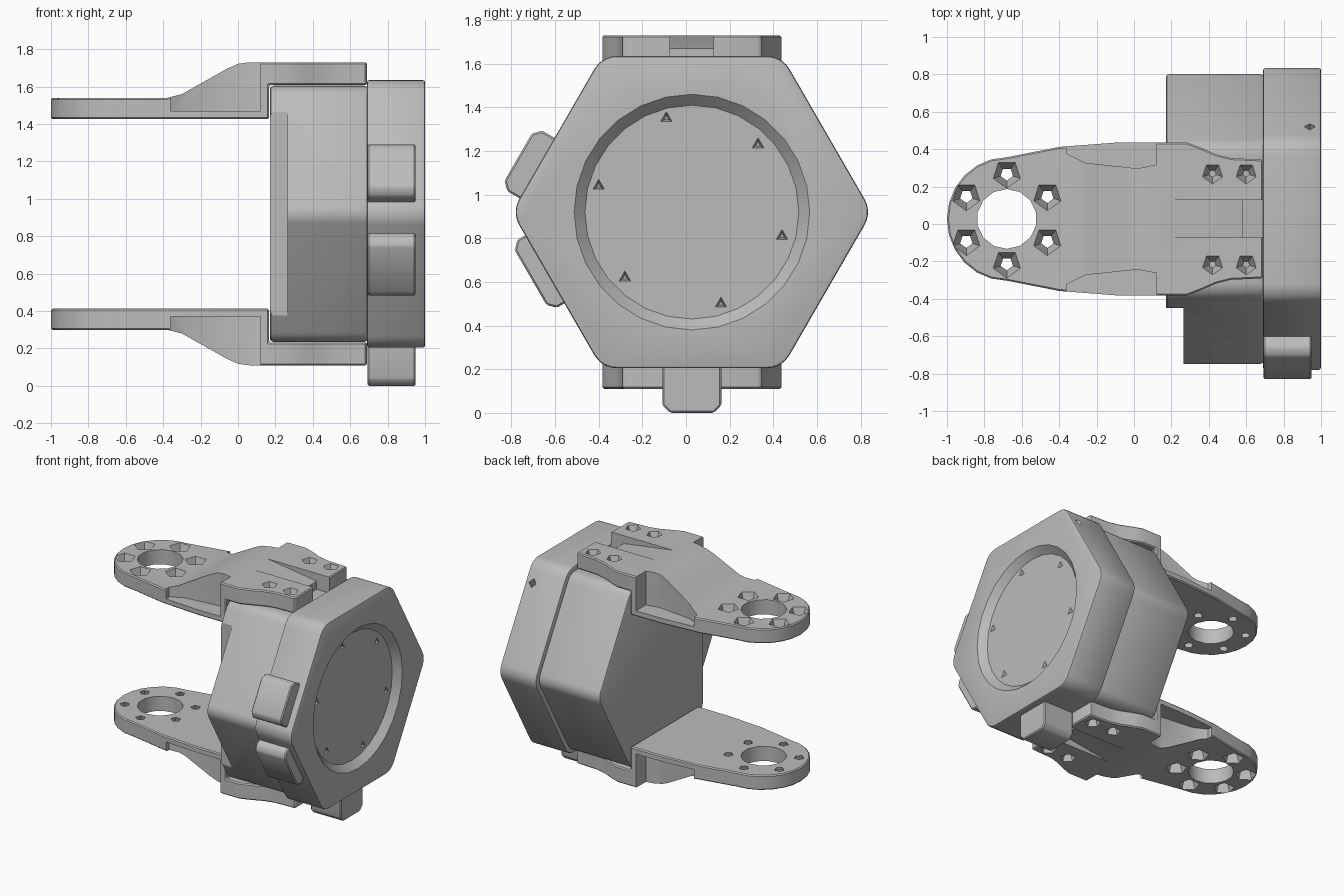
import bpy, bmesh, math
from mathutils import Matrix, Vector

cube = bpy.data.objects.get("Cube")
if cube:
    bpy.data.objects.remove(cube, do_unlink=True)

CY, CZ = 0.027, 0.92          # axis of the hexagonal housing

grey = bpy.data.materials.new("grey plastic")
grey.use_nodes = True
colour = (0.5, 0.5, 0.5, 1)
grey.diffuse_color = colour
grey.node_tree.nodes["Principled BSDF"].inputs["Base Color"].default_value = colour


def finish(name, bm):
    bmesh.ops.recalc_face_normals(bm, faces=bm.faces)
    mesh = bpy.data.meshes.new(name)
    bm.to_mesh(mesh)
    bm.free()
    mesh.materials.append(grey)
    obj = bpy.data.objects.new(name, mesh)
    bpy.context.collection.objects.link(obj)
    return obj


def prism(name, points, axis, lo, hi):
    """Extrude a 2D outline along an axis."""
    place = {"x": lambda a, b, t: (t, a, b),
             "y": lambda a, b, t: (a, t, b),
             "z": lambda a, b, t: (a, b, t)}[axis]
    bm = bmesh.new()
    face = bm.faces.new([bm.verts.new(place(a, b, lo)) for a, b in points])
    out = bmesh.ops.extrude_face_region(bm, geom=[face])
    shift = Vector(place(0, 0, hi - lo))
    bmesh.ops.translate(bm, vec=shift,
                        verts=[v for v in out["geom"] if isinstance(v, bmesh.types.BMVert)])
    return finish(name, bm)


def box(name, x0, x1, y0, y1, z0, z1):
    return prism(name, [(x0, y0), (x1, y0), (x1, y1), (x0, y1)], "z", z0, z1)


def cone(name, start, end, r_start, r_end, sides):
    """Frustum between two points."""
    start, end = Vector(start), Vector(end)
    line = end - start
    bm = bmesh.new()
    turn = line.to_track_quat("Z", "Y").to_matrix().to_4x4()
    bmesh.ops.create_cone(bm, cap_ends=True, segments=sides, radius1=r_start, radius2=r_end,
                          depth=line.length,
                          matrix=Matrix.Translation((start + end) / 2) @ turn)
    return finish(name, bm)


def apply(obj, mod):
    bpy.context.view_layer.objects.active = obj
    bpy.ops.object.modifier_apply(modifier=mod.name)


def boolean(obj, tool, operation="DIFFERENCE"):
    mod = obj.modifiers.new("cut", "BOOLEAN")
    mod.operation, mod.object, mod.solver = operation, tool, "EXACT"
    apply(obj, mod)
    bpy.data.objects.remove(tool, do_unlink=True)


def bevel(obj, width, segments=2):
    mod = obj.modifiers.new("bevel", "BEVEL")
    mod.width, mod.segments = width, segments
    mod.limit_method, mod.angle_limit = "ANGLE", math.radians(40)
    apply(obj, mod)


def smooth(obj):
    bpy.ops.object.select_all(action="DESELECT")
    obj.select_set(True)
    bpy.context.view_layer.objects.active = obj
    bpy.ops.object.shade_smooth_by_angle(angle=math.radians(28))


def rounded_hexagon(apothem, radius, steps=5):
    """Hexagon with flat top and rounded corners."""
    points = []
    reach = (apothem - radius) / math.cos(math.pi / 6)
    for i in range(6):
        middle = math.radians(60 * i)
        for s in range(steps + 1):
            a = middle + math.radians(60 * s / steps - 30)
            points.append((CY + reach * math.cos(middle) + radius * math.cos(a),
                           CZ + reach * math.sin(middle) + radius * math.sin(a)))
    return points


# Housing body with a stepped front corner
body = prism("housing_body", rounded_hexagon(0.685, 0.1), "x", 0.17, 0.695)
bevel(body, 0.02)
boolean(body, box("notch", 0, 0.265, -1, -0.45, 0, 2))
smooth(body)

# Housing lid with a round recess and small screw holes
lid = prism("housing_lid", rounded_hexagon(0.715, 0.12), "x", 0.69, 1.0)
bevel(lid, 0.012)
boolean(lid, cone("recess", (0.95, CY, CZ), (1.001, CY, CZ), 0.49, 0.541, 28))
for y, z in [(-0.4, 1.04), (-0.09, 1.35), (0.33, 1.23), (0.44, 0.81),
             (0.16, 0.5), (-0.28, 0.62)]:
    boolean(lid, cone("pit", (0.91, y, z), (0.96, y, z), 0.012, 0.035, 3))
boolean(lid, cone("pit", (0.94, 0.46, 1.42), (0.94, 0.55, 1.53), 0.01, 0.04, 4))
smooth(lid)


# Clips on three flats of the lid
def clip(name, angle, near, far, height):
    out = Vector((math.cos(angle), math.sin(angle)))
    along = Vector((-out.y, out.x))
    c, top, base = 0.035, 0.715 + height, 0.66
    shape = [(near, base), (far, base), (far, top - c), (far - c, top),
             (near + c, top), (near, top - c)]
    points = [along * t + out * n + Vector((CY, CZ)) for t, n in shape]
    obj = prism(name, [tuple(p) for p in points], "x", 0.692, 0.95)
    bevel(obj, 0.008, 1)
    smooth(obj)


clip("bottom_clip", math.radians(270), -0.135, 0.135, 0.205)
clip("lower_front_clip", math.radians(210), -0.29, 0.07, 0.075)
clip("upper_front_clip", math.radians(150), 0.02, 0.34, 0.1)


# Upper fork arm: side profile intersected with plan outline
profile = [(-1.1, 1.427), (-1.1, 1.54), (-0.38, 1.54), (-0.3, 1.56), (-0.06, 1.695),
           (0, 1.722), (0.06, 1.73), (0.69, 1.73), (0.69, 1.608), (0.166, 1.608),
           (0.166, 1.427)]
arm = prism("upper_arm", profile, "y", -1, 1)
half = [(-0.68 - 0.32 * math.cos(a), 0.33 * math.sin(a))
        for a in (math.radians(15 * i) for i in range(1, 7))]
half += [(-0.4, 0.385), (-0.1, 0.408), (0.28, 0.41), (0.36, 0.38), (0.44, 0.345),
         (0.52, 0.325), (0.68, 0.318), (0.7, 0.3)]
outline = [(-1, CY)] + [(x, CY + h) for x, h in half] + [(x, CY - h) for x, h in reversed(half)]
boolean(arm, prism("outline", outline, "z", 1, 2), "INTERSECT")
bevel(arm, 0.008, 1)

# Side pockets beside the ramp
for side in (1, -1):
    pocket = [(-0.36, 0.35), (-0.26, 0.3), (0.02, 0.27), (0.12, 0.29), (0.12, 0.6), (-0.36, 0.6)]
    boolean(arm, prism("pocket", [(x, CY + side * h) for x, h in pocket], "z", 1.47, 2))

# Sloping centre groove and end notch
groove = [(0.13, 1.735), (0.58, 1.67), (0.58, 1.5), (0.8, 1.5), (0.8, 1.8), (0.13, 1.8)]
boolean(arm, prism("groove", groove, "y", CY - 0.1, CY + 0.1))

# Pivot hole, countersunk ring holes and mounting pits
boolean(arm, cone("pivot", (-0.68, CY, 1.3), (-0.68, CY, 1.7), 0.16, 0.16, 14))
for i in range(6):
    a = math.radians(30 + 60 * i)
    x, y = -0.68 + 0.25 * math.cos(a), CY + 0.24 * math.sin(a)
    boolean(arm, cone("screw", (x, y, 1.4), (x, y, 1.545), 0.025, 0.078, 5))
for x in (0.42, 0.6):
    for side in (1, -1):
        y = CY + side * 0.243
        boolean(arm, cone("screw", (x, y, 1.64), (x, y, 1.735), 0.02, 0.058, 5))

# Lower fork arm is the upper one mirrored
bm = bmesh.new()
bm.from_mesh(arm.data)
for v in bm.verts:
    v.co.z = 2 * CZ - v.co.z
lower = finish("lower_arm", bm)
smooth(arm)
smooth(lower)
